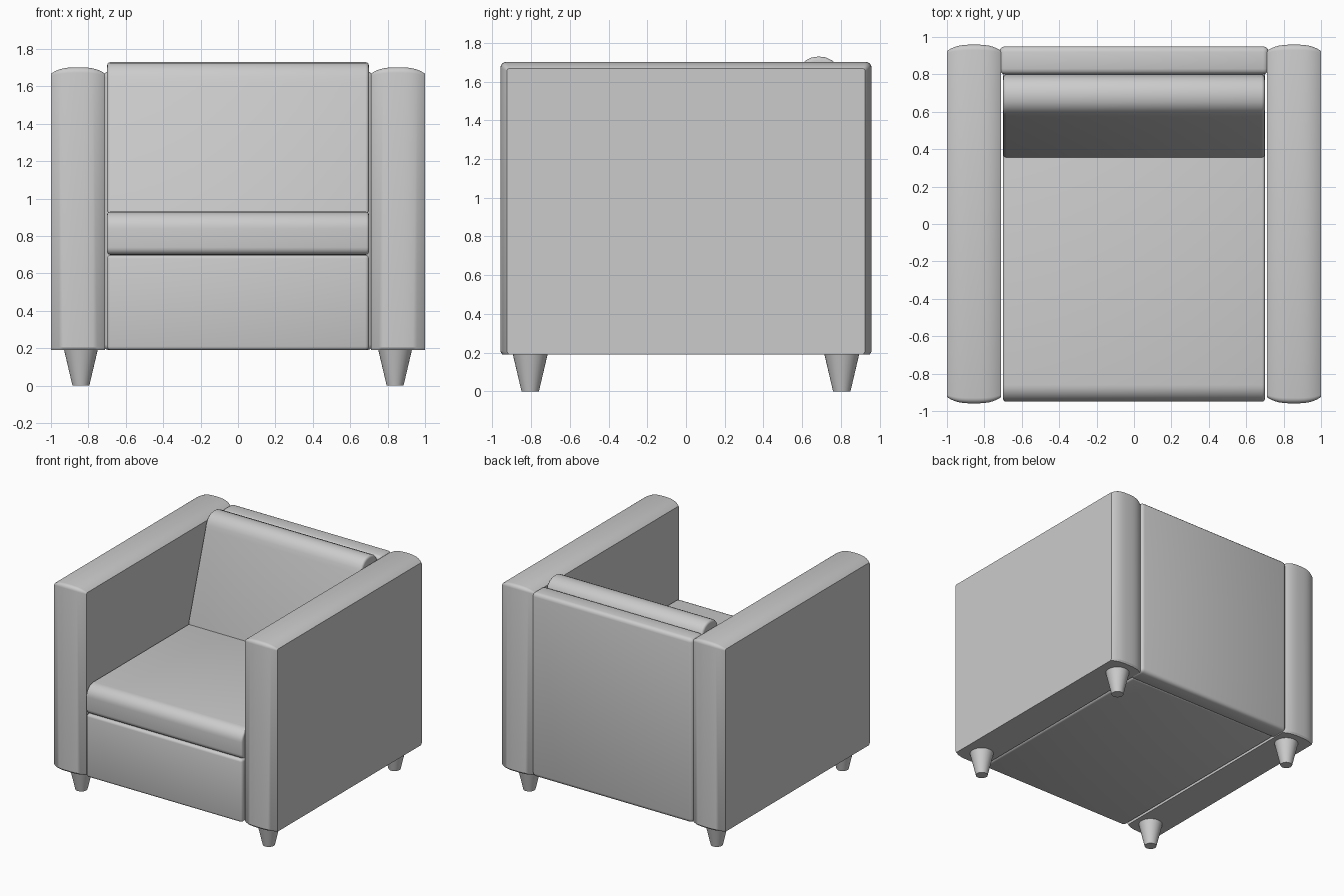
import bpy, bmesh, math

if "Cube" in bpy.data.objects:
    bpy.data.objects.remove(bpy.data.objects["Cube"])

mat = bpy.data.materials.new("light grey")
mat.diffuse_color = (0.6, 0.6, 0.6, 1)
mat.use_nodes = True
mat.node_tree.nodes["Principled BSDF"].inputs["Base Color"].default_value = mat.diffuse_color


def finish(name, bm, bevel=0.0, segments=3, angle=35):
    """Turn a bmesh into a bevelled, smooth-shaded object."""
    bmesh.ops.recalc_face_normals(bm, faces=bm.faces[:])
    me = bpy.data.meshes.new(name)
    bm.to_mesh(me)
    bm.free()
    me.materials.append(mat)
    ob = bpy.data.objects.new(name, me)
    bpy.context.collection.objects.link(ob)
    bpy.ops.object.select_all(action='DESELECT')
    ob.select_set(True)
    bpy.context.view_layer.objects.active = ob
    if bevel:
        m = ob.modifiers.new("bevel", 'BEVEL')
        m.width, m.segments = bevel, segments
        m.limit_method, m.angle_limit = 'ANGLE', math.radians(40)
        bpy.ops.object.modifier_apply(modifier=m.name)
    bpy.ops.object.shade_smooth_by_angle(angle=math.radians(angle))
    return ob


def loft(sections):
    """Skin a list of (x, [(y, z), ...]) outlines and cap both ends."""
    bm = bmesh.new()
    rings = [[bm.verts.new((x, y, z)) for y, z in pts] for x, pts in sections]
    n = len(rings[0])
    for a, b in zip(rings, rings[1:]):
        for i in range(n):
            j = (i + 1) % n
            bm.faces.new((a[i], a[j], b[j], b[i]))
    bm.faces.new(rings[0])
    bm.faces.new(rings[-1])
    return bm


def arc(cy, cz, r, start, end, n=6):
    out = []
    for i in range(n + 1):
        t = math.radians(start + (end - start) * i / n)
        out.append((cy + r * math.cos(t), cz + r * math.sin(t)))
    return out


def box(name, x, y0, y1, z0, z1, bevel):
    outline = [(y0, z0), (y0, z1), (y1, z1), (y1, z0)]
    return finish(name, loft([(-x, outline), (x, outline)]), bevel)


# Arms: flat sides, front, top and back padded outwards
def arm_outline(b):
    y, top, r = 0.925 + b, 1.668 + b, 0.012 + 0.5 * b
    return ([(-y + 0.01, 0.19), (-y, 0.205)]
            + arc(-y + r, top - r, r, 180, 90, 4)
            + arc(y - r, top - r, r, 90, 0, 4)
            + [(y, 0.205), (y - 0.01, 0.19)])


for side, label in ((-1, "left"), (1, "right")):
    sections = []
    for i in range(17):
        t = -math.cos(math.pi * i / 16)
        sections.append((side * (0.855 + 0.145 * t),
                         arm_outline(0.034 * (1 - abs(t) ** 3))))
    finish(label + "_arm", loft(sections), angle=32)

# Base under the seat and upright back panel
box("base", 0.70, -0.95, 0.82, 0.19, 0.70, 0.02)
box("back_panel", 0.72, 0.80, 0.95, 0.19, 1.68, 0.03)

# Seat cushion with a rounded front edge
seat = (arc(-0.91, 0.74, 0.04, 270, 180, 5)
        + arc(-0.86, 0.84, 0.09, 180, 90, 8)
        + [(0.60, 0.93), (0.60, 0.70)])
finish("seat_cushion", loft([(-0.70, seat), (0.70, seat)]), 0.015)

# Sloping back cushion with a rolled top
back = [(0.35, 0.92), (0.573, 1.62), (0.582, 1.655), (0.597, 1.685),
        (0.62, 1.71), (0.65, 1.725), (0.685, 1.73), (0.72, 1.726),
        (0.755, 1.71), (0.78, 1.685), (0.795, 1.65), (0.80, 1.61),
        (0.80, 0.92)]
finish("back_cushion", loft([(-0.70, back), (0.70, back)]), 0.018)

# Tapered legs
for sx in (-1, 1):
    for sy in (-1, 1):
        bm = bmesh.new()
        bmesh.ops.create_cone(bm, cap_ends=True, segments=32,
                              radius1=0.045, radius2=0.092, depth=0.20)
        bmesh.ops.translate(bm, verts=bm.verts[:],
                            vec=(sx * 0.84, sy * 0.805, 0.10))
        finish(("front" if sy < 0 else "back") + "_leg", bm)
